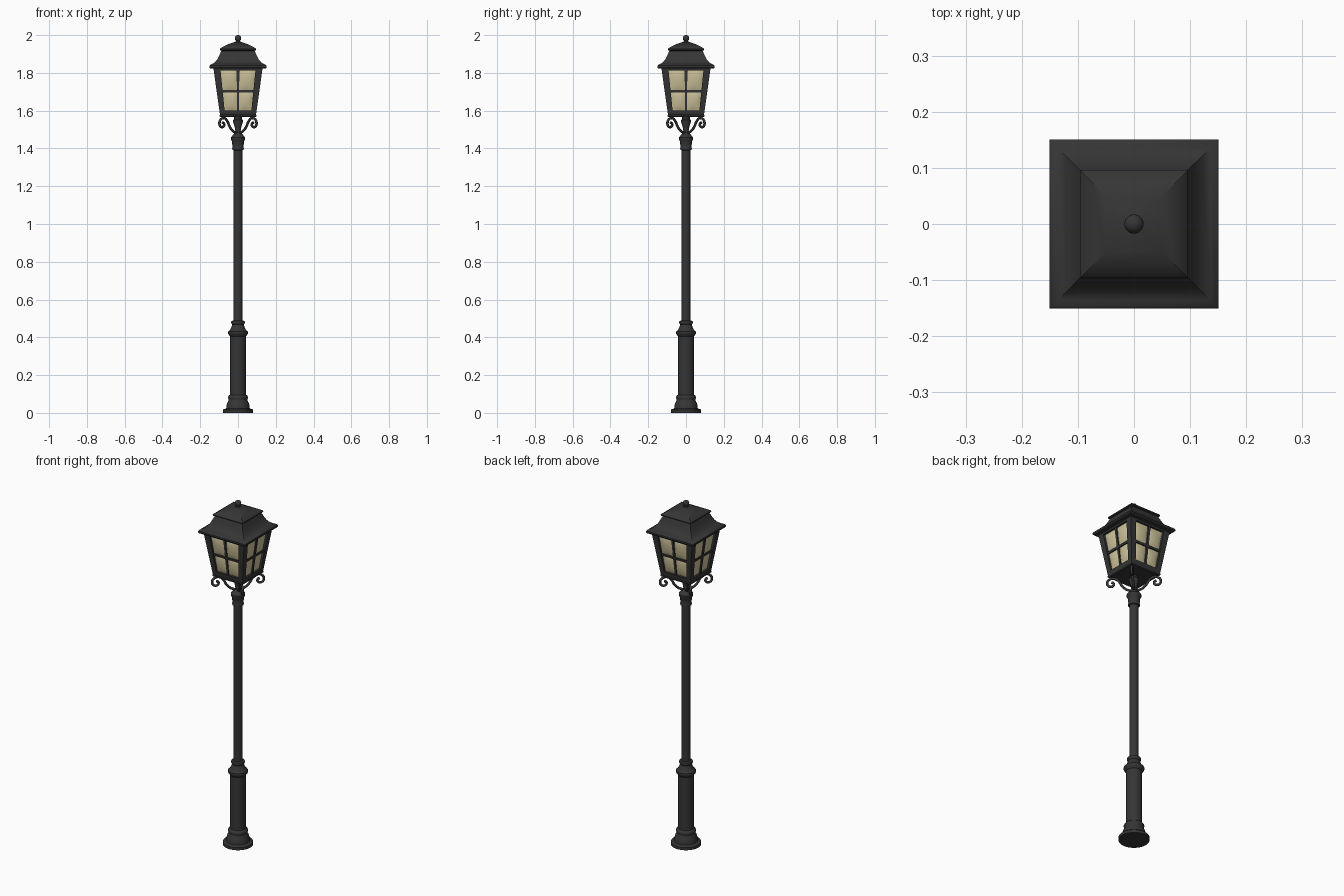
import bpy, bmesh, math
from mathutils import Vector, Matrix

if "Cube" in bpy.data.objects:
    bpy.data.objects.remove(bpy.data.objects["Cube"])


def material(name, col):
    m = bpy.data.materials.new(name)
    m.diffuse_color = (*col, 1)
    m.use_nodes = True
    m.node_tree.nodes["Principled BSDF"].inputs["Base Color"].default_value = m.diffuse_color
    return m


IRON = material("dark iron", (0.036, 0.036, 0.036))
GLASS = material("warm glass", (0.62, 0.55, 0.33))


def finish(name, bm, mat, smooth=35):
    bmesh.ops.recalc_face_normals(bm, faces=bm.faces)
    me = bpy.data.meshes.new(name)
    bm.to_mesh(me)
    bm.free()
    me.materials.append(mat)
    ob = bpy.data.objects.new(name, me)
    bpy.context.collection.objects.link(ob)
    bpy.ops.object.select_all(action='DESELECT')
    ob.select_set(True)
    bpy.context.view_layer.objects.active = ob
    if smooth:
        bpy.ops.object.shade_smooth_by_angle(angle=math.radians(smooth))
    return ob


def lathe(name, profile, sides=32):
    """Revolve (radius, z) points; 4 sides gives a square with that half width."""
    bm = bmesh.new()
    k = math.sqrt(2) if sides == 4 else 1
    rings = []
    for r, z in profile:
        rings.append([bm.verts.new((r * k * math.cos(a), r * k * math.sin(a), z))
                      for a in [(i + 0.5) * math.tau / sides for i in range(sides)]])
    for a, b in zip(rings, rings[1:]):
        for i in range(sides):
            j = (i + 1) % sides
            bm.faces.new((a[i], a[j], b[j], b[i]))
    bm.faces.new(rings[0])
    bm.faces.new(rings[-1])
    return finish(name, bm, IRON)


# Post: foot, column, collar
lathe("base", [(.08, 0), (.08, .016), (.076, .02), (.063, .023), (.061, .04), (.055, .058),
               (.05, .066), (.05, .072), (.053, .078), (.053, .085), (.049, .092), (.042, .096)])
lathe("lower_column", [(.042, .09), (.042, .405), (.046, .41), (.052, .418), (.054, .425),
                       (.052, .432), (.044, .437), (.036, .452), (.031, .468), (.035, .472),
                       (.037, .479), (.035, .486), (.025, .49)])
lathe("pole", [(.024, .48), (.024, 1.41)])
lathe("capital", [(.024, 1.39), (.03, 1.393), (.031, 1.402), (.029, 1.408), (.033, 1.44),
                  (.038, 1.448), (.038, 1.458), (.032, 1.465), (.024, 1.475), (.014, 1.485)])
lathe("lantern_stem", [(.014, 1.47), (.014, 1.49), (.018, 1.515), (.026, 1.54), (.027, 1.55),
                       (.02, 1.556), (.02, 1.575)])

# Scroll brackets under the four lantern corners
path = [(.014, 1.482), (.04, 1.493), (.062, 1.515), (.078, 1.542), (.1, 1.56), (.124, 1.557),
        (.138, 1.54), (.135, 1.521), (.119, 1.512), (.105, 1.521), (.107, 1.534), (.116, 1.537)]
for n in range(4):
    a = math.radians(45 + 90 * n)
    cu = bpy.data.curves.new("scroll_bracket", 'CURVE')
    cu.dimensions = '3D'
    cu.bevel_depth = .0068
    cu.bevel_resolution = 2
    cu.use_fill_caps = True
    cu.resolution_u = 5
    sp = cu.splines.new('BEZIER')
    sp.bezier_points.add(len(path) - 1)
    for p, (r, z) in zip(sp.bezier_points, path):
        p.co = (r * math.cos(a), r * math.sin(a), z)
        p.handle_left_type = p.handle_right_type = 'AUTO'
    cu.materials.append(IRON)
    bpy.context.collection.objects.link(bpy.data.objects.new(f"scroll_bracket_{n}", cu))

# Lantern body: tapered walls between Z0 and Z1
Z0, Z1, W0, W1 = 1.57, 1.83, .094, .131


def wall(u, z, depth=0):
    """Point on the front wall; u runs -1..1 across the width."""
    w = W0 + (W1 - W0) * (z - Z0) / (Z1 - Z0)
    return Vector((u * w, -w + depth, z))


def bar(bm, u0, u1, z0, z1, d0, d1):
    vs = [bm.verts.new(wall(u, z, d)) for d in (d0, d1)
          for u, z in ((u0, z0), (u1, z0), (u1, z1), (u0, z1))]
    for f in ((0, 1, 2, 3), (7, 6, 5, 4), (0, 4, 5, 1), (1, 5, 6, 2), (2, 6, 7, 3), (3, 7, 4, 0)):
        bm.faces.new([vs[i] for i in f])


UE, ZB, ZM, ZT = .72, 1.6, 1.703, 1.812
for n, side in enumerate(("front", "right", "back", "left")):
    turn = Matrix.Rotation(n * math.pi / 2, 4, 'Z')
    # frame rails, stiles and glazing bars
    bm = bmesh.new()
    bar(bm, -1, -UE, Z0, Z1, 0, .016)
    bar(bm, UE, 1, Z0, Z1, 0, .016)
    bar(bm, -UE, UE, Z0, ZB, 0, .016)
    bar(bm, -UE, UE, ZT, Z1, 0, .016)
    bar(bm, -.055, .055, ZB, ZT, .003, .016)
    bar(bm, -UE, UE, ZM - .006, ZM + .006, .003, .016)
    bm.transform(turn)
    finish(f"{side}_window_frame", bm, IRON, 0)
    # four gently pillowed panes
    bm = bmesh.new()
    N = 8
    for u0, u1 in ((-UE, 0), (0, UE)):
        for z0, z1 in ((ZB, ZM), (ZM, ZT)):
            g = [[bm.verts.new(wall(u0 + (u1 - u0) * i / N, z0 + (z1 - z0) * j / N,
                                    .012 - .008 * math.sin(math.pi * i / N) ** .6
                                    * math.sin(math.pi * j / N) ** .6))
                  for j in range(N + 1)] for i in range(N + 1)]
            for i in range(N):
                for j in range(N):
                    bm.faces.new((g[i][j], g[i + 1][j], g[i + 1][j + 1], g[i][j + 1]))
    bm.normal_update()
    bm.transform(turn)
    finish(f"{side}_glass", bm, GLASS, 60)

lathe("lantern_floor", [(.092, 1.566), (.097, 1.57), (.097, 1.578), (.092, 1.582)], 4)

# Roof: concave skirt, domed cap, finial
lathe("roof", [(.13, 1.822), (.147, 1.824), (.151, 1.829), (.151, 1.838), (.147, 1.843),
               (.136, 1.847), (.122, 1.857), (.109, 1.872), (.099, 1.892), (.092, 1.908),
               (.086, 1.922)], 4)
lathe("roof_cap", [(.088, 1.917), (.095, 1.92), (.096, 1.926), (.092, 1.931), (.075, 1.941),
                   (.05, 1.953), (.025, 1.961), (.008, 1.965)], 4)
lathe("finial", [(.016, 1.958), (.014, 1.967), (.008, 1.97)]
      + [(.0172 * math.cos(t), 1.983 + .017 * math.sin(t))
         for t in [math.radians(d) for d in range(-60, 89, 16)]] + [(.001, 2.0)], 24)
